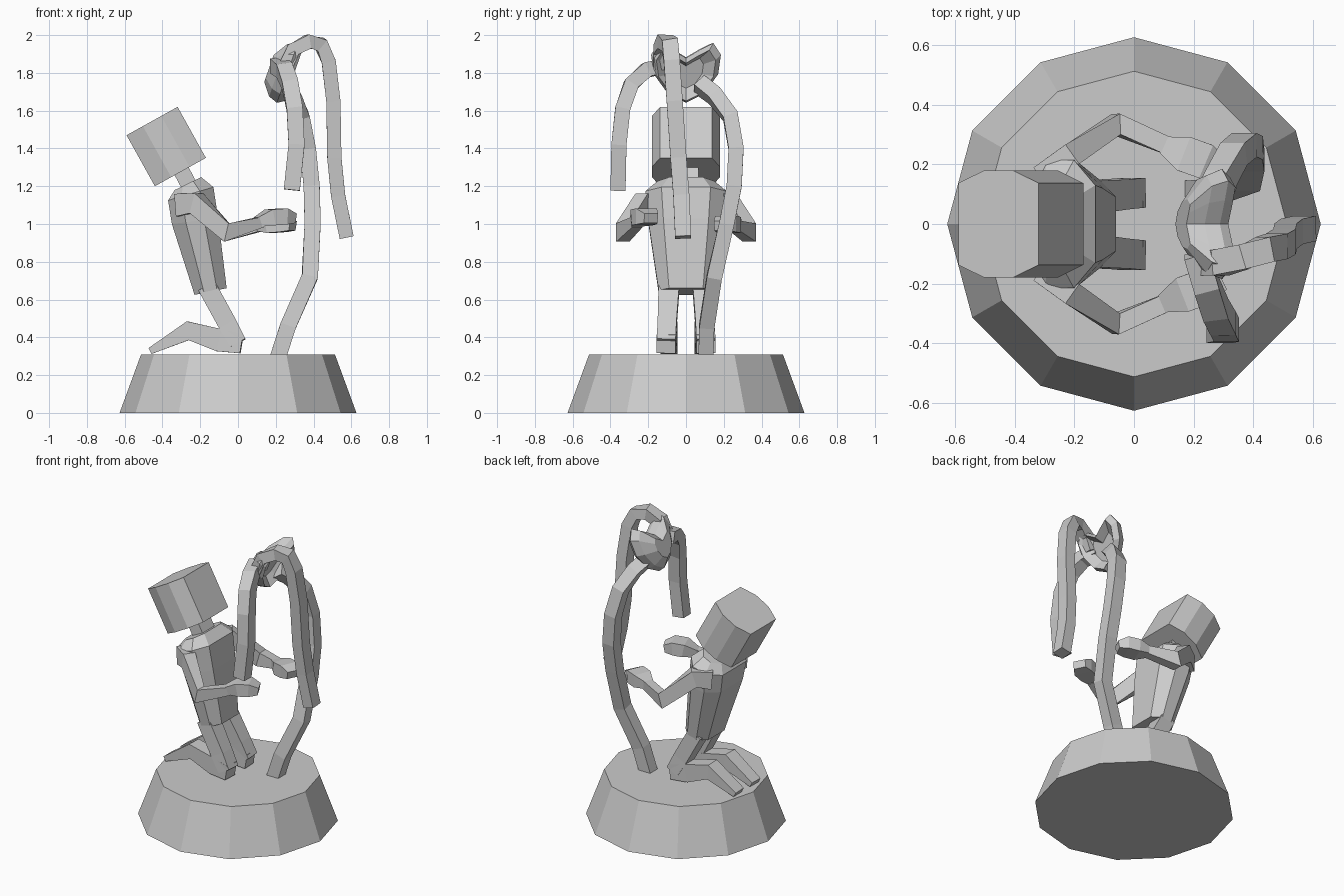
import bpy, bmesh, math
from mathutils import Vector as V


def loft(name, rings):
    """Skin a list of equal-sized point rings and cap both ends."""
    bm = bmesh.new()
    vs = [[bm.verts.new(p) for p in r] for r in rings]
    n = len(rings[0])
    for a, b in zip(vs, vs[1:]):
        for i in range(n):
            j = (i + 1) % n
            bm.faces.new((a[i], a[j], b[j], b[i]))
    bm.faces.new(vs[0])
    bm.faces.new(vs[-1])
    bmesh.ops.recalc_face_normals(bm, faces=bm.faces)
    me = bpy.data.meshes.new(name)
    bm.to_mesh(me)
    bm.free()
    ob = bpy.data.objects.new(name, me)
    bpy.context.collection.objects.link(ob)
    return ob


def sweep(name, path, sizes, ref):
    """Square-section tube; sizes = (width along ref, thickness) per point."""
    pts = [V(p) for p in path]
    if isinstance(sizes, tuple):
        sizes = [sizes] * len(pts)
    rings = []
    for i, p in enumerate(pts):
        t = V((0, 0, 0))
        if i > 0:
            t += (p - pts[i - 1]).normalized()
        if i < len(pts) - 1:
            t += (pts[i + 1] - p).normalized()
        t.normalize()
        side = (V(ref) - t * t.dot(V(ref))).normalized()
        up = t.cross(side)
        w, h = sizes[i]
        rings.append([p + side * a * w / 2 + up * b * h / 2
                      for a, b in ((-1, -1), (1, -1), (1, 1), (-1, 1))])
    return loft(name, rings)


def octagon(back, front, half_y, flat_y, flat_u):
    """Chamfered-rectangle ring between two (x, z) points, spread along y."""
    b, f = V((back[0], 0, back[1])), V((front[0], 0, front[1]))
    c, u = (b + f) / 2, (f - b) / 2
    k, y, h = flat_u, flat_y, half_y
    return [c + u * a + V((0, s, 0)) for a, s in
            ((1, -y), (1, y), (k, h), (-k, h), (-1, y), (-1, -y), (-k, -h), (k, -h))]


# Twelve-sided plinth
def circle(r, z):
    return [(r * math.cos(i * math.pi / 6), r * math.sin(i * math.pi / 6), z) for i in range(12)]


loft("plinth", [circle(0.627, 0), circle(0.513, 0.31)])

# Head, neck and torso
loft("head", [octagon((-0.44, 1.2), (-0.17, 1.35), 0.18, 0.137, 0.36),
              octagon((-0.59, 1.47), (-0.32, 1.62), 0.18, 0.137, 0.36)])
sweep("neck", [(-0.24, 0, 1.17), (-0.315, 0, 1.31)], (0.13, 0.085), (0, 1, 0))
loft("torso", [octagon((-0.23, 0.625), (-0.06, 0.66), 0.145, 0.09, 0.4),
               octagon((-0.35, 1.0), (-0.105, 1.03), 0.2, 0.12, 0.4),
               octagon((-0.37, 1.125), (-0.13, 1.195), 0.215, 0.13, 0.4),
               octagon((-0.335, 1.18), (-0.195, 1.248), 0.15, 0.09, 0.4)])

# Mirrored limbs
for s, side in ((-1, "near"), (1, "far")):
    dz = 0.02 if s < 0 else -0.02
    sweep(side + "_arm",
          [(-0.31, s * 0.16, 1.1), (-0.22, s * 0.225, 1.11), (-0.06, s * 0.335, 0.955),
           (0.12, s * 0.26, 1.0 + dz / 2)],
          [(0.12, 0.08), (0.11, 0.08), (0.1, 0.07), (0.055, 0.06)], (0, 0, 1))
    sweep(side + "_hand",
          [(0.1, s * 0.265, 1.0 + dz / 2), (0.17, s * 0.235, 1.015 + dz), (0.24, s * 0.21, 1.02 + dz),
           (0.29, s * 0.185, 1.01 + dz)],
          [(0.05, 0.06), (0.085, 0.12), (0.085, 0.12), (0.05, 0.08)], (0, 0, 1))
    sweep(side + "_thigh",
          [(-0.165, s * 0.09, 0.67), (-0.055, s * 0.1, 0.47), (0.0, s * 0.105, 0.37)],
          [(0.11, 0.1), (0.1, 0.1), (0.1, 0.09)], (0, 1, 0))
    sweep(side + "_shin",
          [(0.02, s * 0.105, 0.365), (-0.1, s * 0.1, 0.385), (-0.265, s * 0.095, 0.435),
           (-0.465, s * 0.09, 0.328)],
          [(0.1, 0.1), (0.1, 0.12), (0.1, 0.1), (0.09, 0.035)], (0, 1, 0))

# Tall curved stem rising to the heart
sweep("stem", [(0.21, 0.105, 0.29), (0.265, 0.11, 0.46), (0.38, 0.15, 0.72), (0.395, 0.215, 1.0),
               (0.39, 0.255, 1.2), (0.37, 0.265, 1.4), (0.335, 0.235, 1.57),
               (0.29, 0.15, 1.68), (0.25, 0.07, 1.74)], (0.08, 0.085), (0, 1, 0))

# Two drooping ribbons
sweep("side_ribbon", [(0.21, -0.1, 1.84), (0.245, -0.21, 1.815), (0.275, -0.29, 1.74),
                      (0.3, -0.335, 1.61), (0.31, -0.355, 1.42), (0.285, -0.36, 1.18)],
      (0.085, 0.08), (1, 0, 0))
sweep("back_ribbon", [(0.25, -0.13, 1.83), (0.29, -0.13, 1.92), (0.37, -0.11, 1.965),
                      (0.44, -0.085, 1.95), (0.48, -0.075, 1.86), (0.505, -0.06, 1.65),
                      (0.51, -0.04, 1.35), (0.53, -0.025, 1.15), (0.575, -0.015, 0.93)],
      (0.085, 0.075), (0, 1, 0))

# Heart with domed front and hollow back
half = [(0.08, 0.3), (0.145, 0.335), (0.185, 0.27), (0.17, 0.16), (0.095, 0.05)]
outline = [(0, 0.25)] + half + [(0, 0)] + [(-y, h) for y, h in reversed(half)]
up, fwd = V((0.33, 0, 0.944)), V((-0.944, 0, 0.33))


def heart_ring(scale, depth):
    return [V((0.225, y * scale, 1.635)) + up * (0.15 + (h - 0.15) * scale) + fwd * depth
            for y, h in outline]


loft("heart", [heart_ring(0.5, 0.04), heart_ring(0.85, -0.015), heart_ring(1.0, 0.02),
               heart_ring(0.88, 0.07), heart_ring(0.45, 0.12)])
